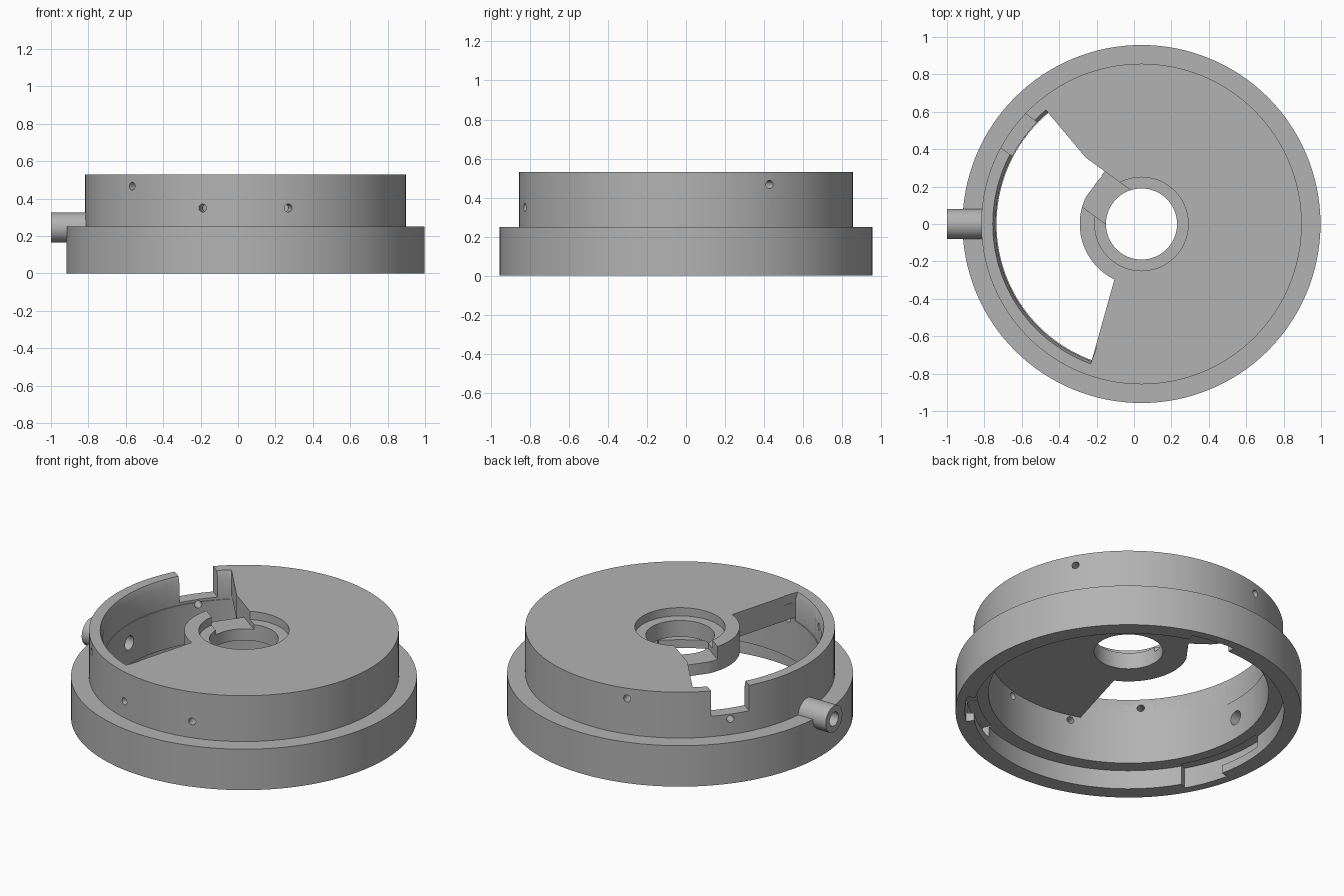
import bpy
import bmesh
from math import cos, sin, radians, pi
from mathutils import Matrix, Vector

if "Cube" in bpy.data.objects:
    bpy.data.objects.remove(bpy.data.objects["Cube"])

CENTRE = Vector((0.04, 0, 0))
SLOT_ANGLE = 144

grey = bpy.data.materials.new("grey metal")
grey.use_nodes = True
colour = (0.45, 0.45, 0.45, 1)
grey.diffuse_color = colour
grey.node_tree.nodes["Principled BSDF"].inputs["Base Color"].default_value = colour


def make_object(name, bm, matrix=Matrix()):
    bmesh.ops.transform(bm, matrix=Matrix.Translation(CENTRE) @ matrix, verts=bm.verts)
    bmesh.ops.recalc_face_normals(bm, faces=bm.faces)
    mesh = bpy.data.meshes.new(name)
    bm.to_mesh(mesh)
    bm.free()
    mesh.materials.append(grey)
    obj = bpy.data.objects.new(name, mesh)
    bpy.context.collection.objects.link(obj)
    return obj


def lathe(name, profile, steps, matrix=Matrix()):
    """Turn a closed (radius, height) outline around z."""
    bm = bmesh.new()
    rings = []
    for i in range(steps):
        a = 2 * pi * i / steps
        rings.append([bm.verts.new((r * cos(a), r * sin(a), z)) for r, z in profile])
    n = len(profile)
    for i in range(steps):
        p, q = rings[i], rings[(i + 1) % steps]
        for j in range(n):
            k = (j + 1) % n
            bm.faces.new((p[j], q[j], q[k], p[k]))
    return make_object(name, bm, matrix)


def sector(name, inner, outer_low, outer_high, z0, z1, a0, a1, a_inner=None):
    """Ring sector between two angles, its outer wall may flare."""
    bm = bmesh.new()
    steps = max(6, int((a1 - a0) / 2.5))

    def loop(outer, z):
        pts = []
        for r, end in ((outer, a1), (inner, a_inner or a1)):
            arc = [radians(a0 + (end - a0) * i / steps) for i in range(steps + 1)]
            if r == inner:
                arc.reverse()
            pts += [bm.verts.new((r * cos(a), r * sin(a), z)) for a in arc]
        return pts

    low, high = loop(outer_low, z0), loop(outer_high, z1)
    bm.faces.new(low)
    bm.faces.new(high)
    n = len(low)
    for i in range(n):
        j = (i + 1) % n
        bm.faces.new((low[i], low[j], high[j], high[i]))
    return make_object(name, bm)


def radial_box(name, r0, r1, half, z0, z1, angle):
    bm = bmesh.new()
    bmesh.ops.create_cube(bm, size=1)
    m = (Matrix.Rotation(radians(angle), 4, "Z")
         @ Matrix.Translation(((r0 + r1) / 2, 0, (z0 + z1) / 2))
         @ Matrix.Diagonal((r1 - r0, 2 * half, z1 - z0, 1)))
    return make_object(name, bm, m)


def radial_drill(name, radius, r0, r1, z, angle):
    bm = bmesh.new()
    bmesh.ops.create_cone(bm, cap_ends=True, segments=24, radius1=radius,
                          radius2=radius, depth=r1 - r0)
    m = (Matrix.Rotation(radians(angle), 4, "Z")
         @ Matrix.Translation(((r0 + r1) / 2, 0, z))
         @ Matrix.Rotation(pi / 2, 4, "Y"))
    return make_object(name, bm, m)


def cut(target, cutter):
    cutter.hide_render = True
    mod = target.modifiers.new("cut", "BOOLEAN")
    mod.operation = "DIFFERENCE"
    mod.solver = "EXACT"
    mod.object = cutter
    bpy.context.view_layer.objects.active = target
    bpy.ops.object.modifier_apply(modifier=mod.name)
    bpy.data.objects.remove(cutter)


# Stepped housing: base ring, upper wall, top plate and recessed hub
housing = lathe("housing", [
    (0.957, 0), (0.957, 0.25), (0.857, 0.25), (0.857, 0.53),
    (0.25, 0.53), (0.25, 0.48), (0.19, 0.48), (0.19, 0.38),
    (0.775, 0.38), (0.775, 0.115), (0.86, 0.115), (0.86, 0)], 128)

# Window in the top plate, with a flared rim
cut(housing, sector("window_cutter", 0.33, 0.78, 0.78, 0.36, 0.6, 130, 250, 244))
cut(housing, sector("rim_cutter", 0.7, 0.775, 0.799, 0.475, 0.54, 130, 250))

# Slot through the wall and the shallower notch in the hub
cut(housing, radial_box("wall_slot_cutter", 0.325, 1.0, 0.112, 0.375, 0.6, SLOT_ANGLE))
cut(housing, radial_box("hub_notch_cutter", 0.1, 0.36, 0.112, 0.45, 0.6, SLOT_ANGLE))

# Small screw holes around the wall
for angle, z in ((30, 0.467), (105, 0.467), (225, 0.467),
                 (SLOT_ANGLE, 0.345), (254.5, 0.35), (285.5, 0.35)):
    cut(housing, radial_drill("screw_hole_cutter", 0.021, 0.72, 0.9, z, angle))

# Bore for the side tube
cut(housing, radial_drill("bore_cutter", 0.042, 0.7, 1.1, 0.245, 180))

# Three bayonet entries with locking grooves under the base ring
for turn in (0, 120, 240):
    cut(housing, sector("entry_cutter", 0.84, 0.905, 0.905, -0.05, 0.125, 73 + turn, 90 + turn))
    cut(housing, sector("groove_cutter", 0.84, 0.9, 0.9, 0.05, 0.122, 54 + turn, 74 + turn))

# Side tube
tube = lathe("side_tube", [(0.08, 0.8), (0.08, 1.04), (0.042, 1.04), (0.042, 0.8)], 40,
             Matrix.Translation((0, 0, 0.245)) @ Matrix.Rotation(-pi / 2, 4, "Y"))

for obj in (housing, tube):
    bpy.ops.object.select_all(action="DESELECT")
    obj.select_set(True)
    bpy.context.view_layer.objects.active = obj
    bpy.ops.object.shade_smooth_by_angle(angle=radians(25))
